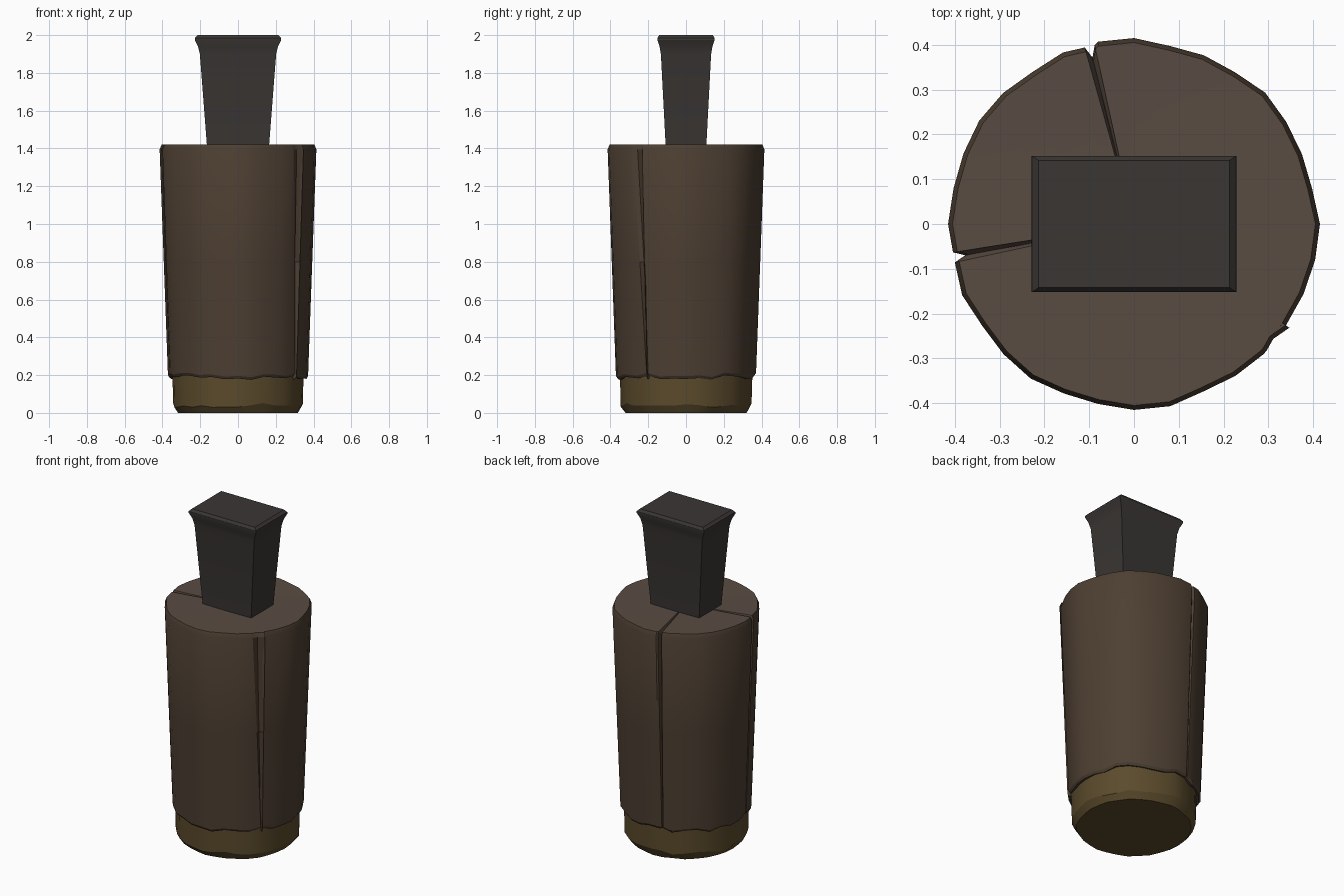
import bpy, bmesh, math, random

if "Cube" in bpy.data.objects:
    bpy.data.objects.remove(bpy.data.objects["Cube"])

random.seed(4)

def material(name, rgb):
    m = bpy.data.materials.new(name)
    m.diffuse_color = (*rgb, 1)
    m.use_nodes = True
    m.node_tree.nodes["Principled BSDF"].inputs["Base Color"].default_value = m.diffuse_color
    return m

def loft(name, rings, mats, mat_of_band=None, angle=30):
    """Skin a stack of closed rings (bottom to top) and cap both ends."""
    bm = bmesh.new()
    rows = [[bm.verts.new(p) for p in ring] for ring in rings]
    n = len(rows[0])
    for k in range(len(rows) - 1):
        for i in range(n):
            j = (i + 1) % n
            f = bm.faces.new((rows[k][i], rows[k][j], rows[k + 1][j], rows[k + 1][i]))
            f.material_index = mat_of_band[k] if mat_of_band else 0
    bm.faces.new(rows[0][::-1])
    top = bm.faces.new(rows[-1])
    top.material_index = mat_of_band[-1] if mat_of_band else 0
    me = bpy.data.meshes.new(name)
    bm.to_mesh(me)
    bm.free()
    for m in mats:
        me.materials.append(m)
    ob = bpy.data.objects.new(name, me)
    bpy.context.collection.objects.link(ob)
    bpy.context.view_layer.objects.active = ob
    ob.select_set(True)
    bpy.ops.object.shade_smooth_by_angle(angle=math.radians(angle))
    ob.select_set(False)
    return ob

bark_mat = material("bark", (0.075, 0.05, 0.032))
top_mat = material("cut_wood", (0.10, 0.072, 0.055))
wood_mat = material("bare_wood", (0.105, 0.07, 0.025))
iron_mat = material("dark_iron", (0.042, 0.037, 0.034))

# Columns round the log: (angle bottom, angle top, radius offset, depth bottom, depth top, edge lift)
SIDES = 32
cols = []
for i in range(SIDES):
    a = 360 * i / SIDES
    dr = 0 if i % 8 == 0 else random.uniform(-0.011, 0.002)
    cols.append((a, a, dr, 0, 0, random.uniform(-0.012, 0.014)))

# Cracks: centre angle and half width at bottom and top, depth at bottom and top
cracks = [(104, 104, 0.6, 1.6, 0.008, 0.026),
          (190.5, 190.5, 0.6, 1.6, 0.015, 0.026),
          (326, 320.5, 0.7, 4.0, 0.025, 0.006)]
for ab, at, wb, wt, db, dt in cracks:
    cols = [c for c in cols if not (abs(c[0] - ab) < 2.2 and abs(c[1] - at) < 2.2)]
    for s in (-1, 0, 1):
        deep = s == 0
        cols.append((ab + s * wb, at + s * wt, -0.006, db * deep, dt * deep, 0.01 + 0.03 * deep))
cols.sort(key=lambda c: c[0])

def log_ring(r, z, t, groove=1.0, jag=0.0, drop=0.0):
    ring = []
    for ab, at, dr, db, dt, lift in cols:
        a = math.radians(ab + (at - ab) * t)
        d = (db + (dt - db) * t) * groove
        rr = r + dr * r / 0.415 - d
        ring.append((rr * math.cos(a), rr * math.sin(a), z + lift * jag - (d > 0.015) * drop))
    return ring

# Bark-covered log with ragged lower edge, side cracks and a grooved cut top
loft("log_bark",
     [log_ring(0.325, 0.19, 0, 0.3, 1), log_ring(0.362, 0.186, 0, 1, 1),
      log_ring(0.371, 0.20, 0, 1, 1), log_ring(0.393, 0.8, 0.5),
      log_ring(0.415, 1.395, 1), log_ring(0.405, 1.42, 1, 1, 0, 0.025),
      log_ring(0.10, 1.415, 1, 0.7, 0, 0.02)],
     [bark_mat, top_mat], [0, 0, 0, 0, 0, 1, 1], 25)

# Bare wood foot showing below the bark
rings = [[], [], []]
for i in range(SIDES):
    a = 2 * math.pi * i / SIDES
    c, s = math.cos(a), math.sin(a)
    dr = random.uniform(-0.006, 0.002)
    for ring, r, z in zip(rings, (0.32, 0.346, 0.352),
                          (0, 0.04 + random.uniform(-0.012, 0.012), 0.26)):
        ring.append(((r + dr) * c, (r + dr) * s, z))
loft("log_foot", rings, [wood_mat], None, 25)

# Iron wedge driven into the top, flared and chamfered at the head
wedge = [(0.145, 0.095, 1.2), (0.165, 0.108, 1.42), (0.202, 0.133, 1.90),
         (0.212, 0.14, 1.94), (0.229, 0.152, 1.975), (0.228, 0.152, 1.985), (0.213, 0.142, 2.0)]
loft("iron_wedge",
     [[(-x, -y, z), (x, -y, z), (x, y, z), (-x, y, z)] for x, y, z in wedge],
     [iron_mat], None, 30)
